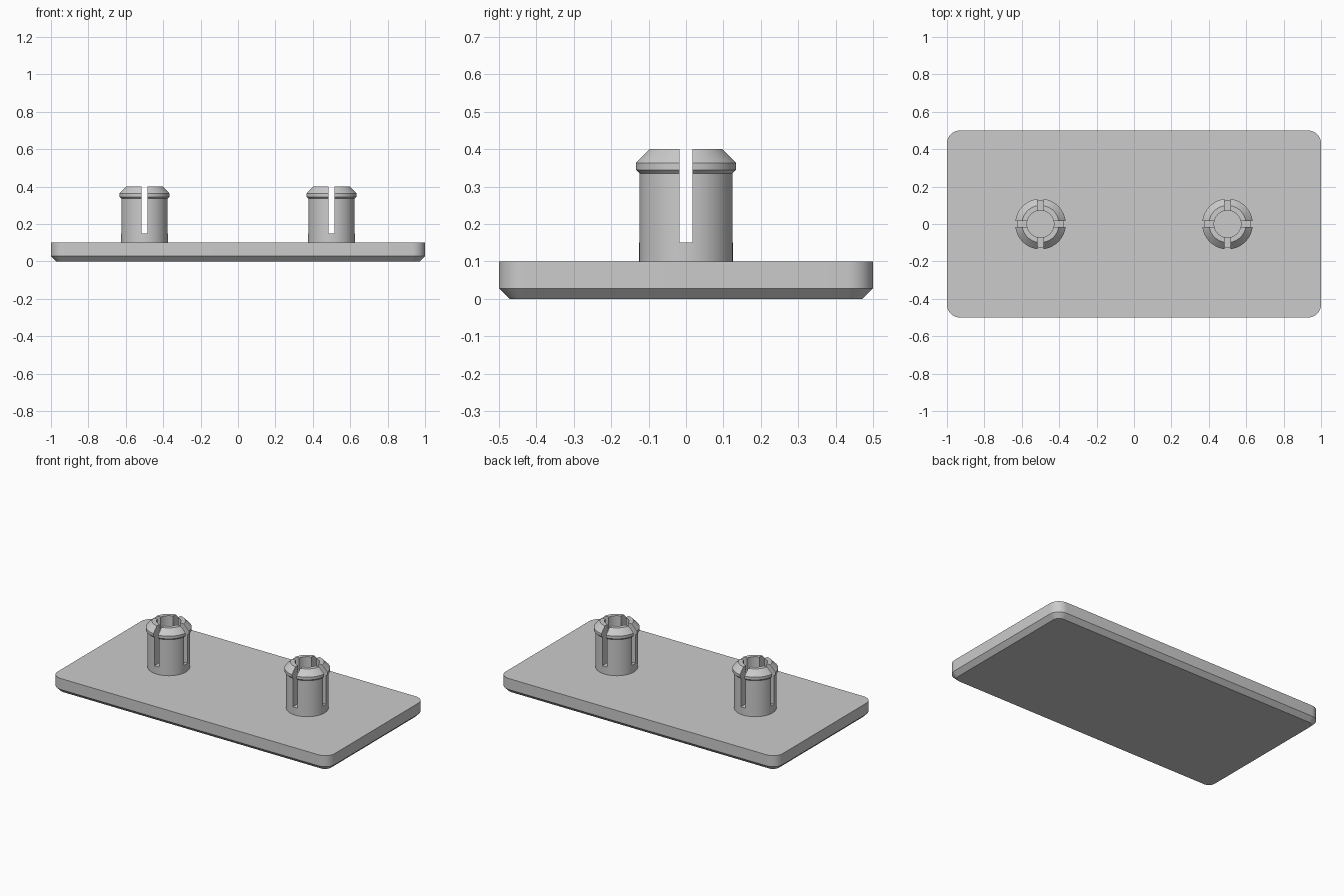
import bpy
import bmesh
from math import cos, sin, pi, radians

if "Cube" in bpy.data.objects:
    bpy.data.objects.remove(bpy.data.objects["Cube"], do_unlink=True)

grey = bpy.data.materials.new("light grey plastic")
grey.use_nodes = True
grey.diffuse_color = (0.6, 0.6, 0.6, 1)
grey.node_tree.nodes["Principled BSDF"].inputs["Base Color"].default_value = (0.6, 0.6, 0.6, 1)


def make_object(name, bm):
    bmesh.ops.recalc_face_normals(bm, faces=bm.faces[:])
    mesh = bpy.data.meshes.new(name)
    bm.to_mesh(mesh)
    bm.free()
    mesh.materials.append(grey)
    obj = bpy.data.objects.new(name, mesh)
    bpy.context.collection.objects.link(obj)
    return obj


def select_only(obj):
    bpy.ops.object.select_all(action='DESELECT')
    obj.select_set(True)
    bpy.context.view_layer.objects.active = obj


def smooth(obj):
    select_only(obj)
    bpy.ops.object.shade_smooth_by_angle(angle=radians(30))


def bridge(bm, a, b):
    for i in range(len(a)):
        j = (i + 1) % len(a)
        bm.faces.new((a[i], a[j], b[j], b[i]))


def rounded_ring(bm, z, inset, radius=0.07, steps=10):
    """Rounded rectangle outline at height z, pulled in by inset."""
    ring = []
    for k, (sx, sy) in enumerate([(1, 1), (-1, 1), (-1, -1), (1, -1)]):
        for s in range(steps + 1):
            a = (k + s / steps) * pi / 2
            r = radius - inset
            ring.append(bm.verts.new((sx * (1 - radius) + r * cos(a),
                                      sy * (0.5 - radius) + r * sin(a), z)))
    return ring


# Base plate: rounded corners, chamfered lower edge
bm = bmesh.new()
rings = [rounded_ring(bm, z, inset) for z, inset in [(0, 0.028), (0.028, 0), (0.1, 0)]]
for low, high in zip(rings, rings[1:]):
    bridge(bm, low, high)
bm.faces.new(rings[0])
bm.faces.new(rings[-1])
smooth(make_object("base_plate", bm))

# Hollow snap peg: lathed wall with a flared, bevelled head
PROFILE = [(0.072, 0.09), (0.125, 0.09), (0.125, 0.335), (0.135, 0.345),
           (0.135, 0.363), (0.099, 0.4), (0.072, 0.4)]
SIDES = 64
bm = bmesh.new()
loops = [[bm.verts.new((r * cos(2 * pi * i / SIDES), r * sin(2 * pi * i / SIDES), z))
          for i in range(SIDES)] for r, z in PROFILE]
for a, b in zip(loops, loops[1:] + loops[:1]):
    bridge(bm, a, b)
peg = make_object("left_snap_peg", bm)

# Two crossing slots split the peg into four prongs
for size in [(0.4, 0.034, 0.4), (0.034, 0.4, 0.4)]:
    bm = bmesh.new()
    bmesh.ops.create_cube(bm, size=1)
    bmesh.ops.scale(bm, vec=size, verts=bm.verts)
    bmesh.ops.translate(bm, vec=(0, 0, 0.35), verts=bm.verts)
    cutter = make_object("slot_cutter", bm)
    cutter.hide_render = True
    cut = peg.modifiers.new("slot", 'BOOLEAN')
    cut.operation = 'DIFFERENCE'
    cut.solver = 'EXACT'
    cut.object = cutter
    select_only(peg)
    bpy.ops.object.modifier_apply(modifier=cut.name)
    bpy.data.objects.remove(cutter, do_unlink=True)
smooth(peg)

# Matching peg on the other side
peg.location.x = 0.5
other = peg.copy()
other.name = "right_snap_peg"
other.location.x = -0.5
bpy.context.collection.objects.link(other)
